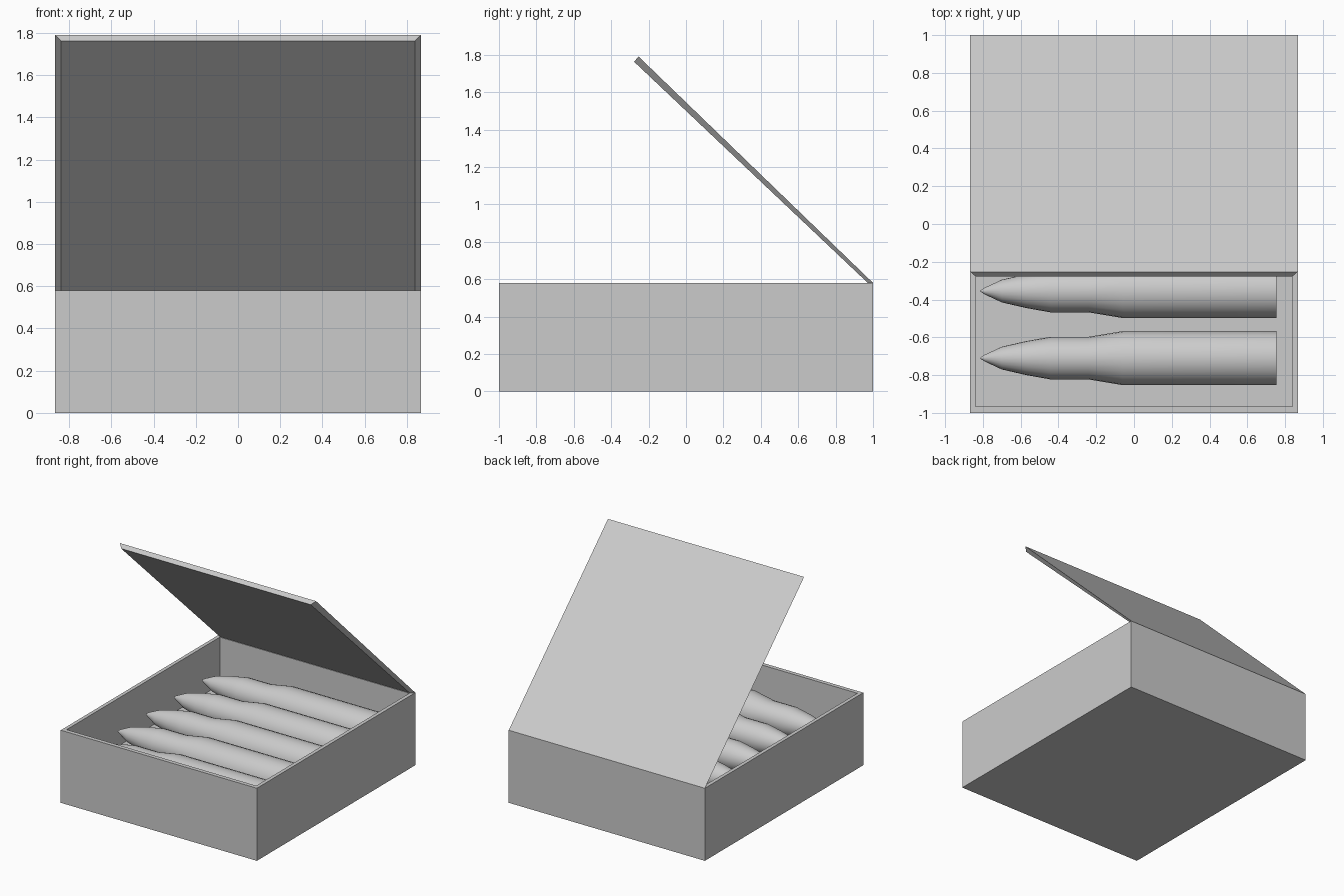
import bpy, bmesh, math

if "Cube" in bpy.data.objects:
    bpy.data.objects.remove(bpy.data.objects["Cube"])

W, D, H = 0.867, 1.0, 0.58      # box half width, half depth, height
IX, IY, FLOOR = 0.838, 0.967, 0.20


def make(name, bm):
    bmesh.ops.recalc_face_normals(bm, faces=bm.faces)
    me = bpy.data.meshes.new(name)
    bm.to_mesh(me)
    bm.free()
    ob = bpy.data.objects.new(name, me)
    bpy.context.collection.objects.link(ob)
    return ob


def ring(bm, x, y, z):
    return [bm.verts.new((sx * x, sy * y, z))
            for sx, sy in ((-1, -1), (1, -1), (1, 1), (-1, 1))]


def bridge(bm, a, b):
    n = len(a)
    for i in range(n):
        bm.faces.new((a[i], a[(i + 1) % n], b[(i + 1) % n], b[i]))


# open box: outer walls, flat rim, inner walls and raised floor
bm = bmesh.new()
rings = [ring(bm, W, D, 0), ring(bm, W, D, H), ring(bm, IX, IY, H), ring(bm, IX, IY, FLOOR)]
for a, b in zip(rings, rings[1:]):
    bridge(bm, a, b)
bm.faces.new(rings[0])
bm.faces.new(rings[-1])
make("box", bm)

# open lid: thin slab with sides sloping in, hinged on the back top edge
bm = bmesh.new()
outer = [(1.0, 0.58), (-0.253, 1.79)]
inner = [(0.972, 0.58), (-0.278, 1.763)]
loops = []
for (hinge, tip), x in ((outer, W), (inner, IX)):
    loops.append([bm.verts.new((sx * x, *p))
                  for sx, p in ((-1, hinge), (1, hinge), (1, tip), (-1, tip))])
    bm.faces.new(loops[-1])
bridge(bm, *loops)
make("lid", bm)

# cartridges: lathed profile (x, radius) laid in a row
PROFILE = [(0.755, 0.143), (-0.06, 0.143), (-0.24, 0.113), (-0.44, 0.113),
           (-0.57, 0.09), (-0.70, 0.06), (-0.79, 0.018), (-0.812, 0.004)]
SIDES = 24
for k in range(5):
    bm = bmesh.new()
    loops = []
    for x, r in PROFILE:
        loops.append([bm.verts.new((x, r * math.cos(a), r * math.sin(a)))
                      for a in (2 * math.pi * i / SIDES for i in range(SIDES))])
    for a, b in zip(loops, loops[1:]):
        bridge(bm, a, b)
    bm.faces.new(loops[0])
    bm.faces.new(loops[-1])
    ob = make(f"cartridge_{k + 1}", bm)
    ob.location = (0, (k - 2) * 0.355, 0.342)
    bpy.ops.object.select_all(action='DESELECT')
    ob.select_set(True)
    bpy.context.view_layer.objects.active = ob
    bpy.ops.object.shade_smooth_by_angle(angle=math.radians(30))
